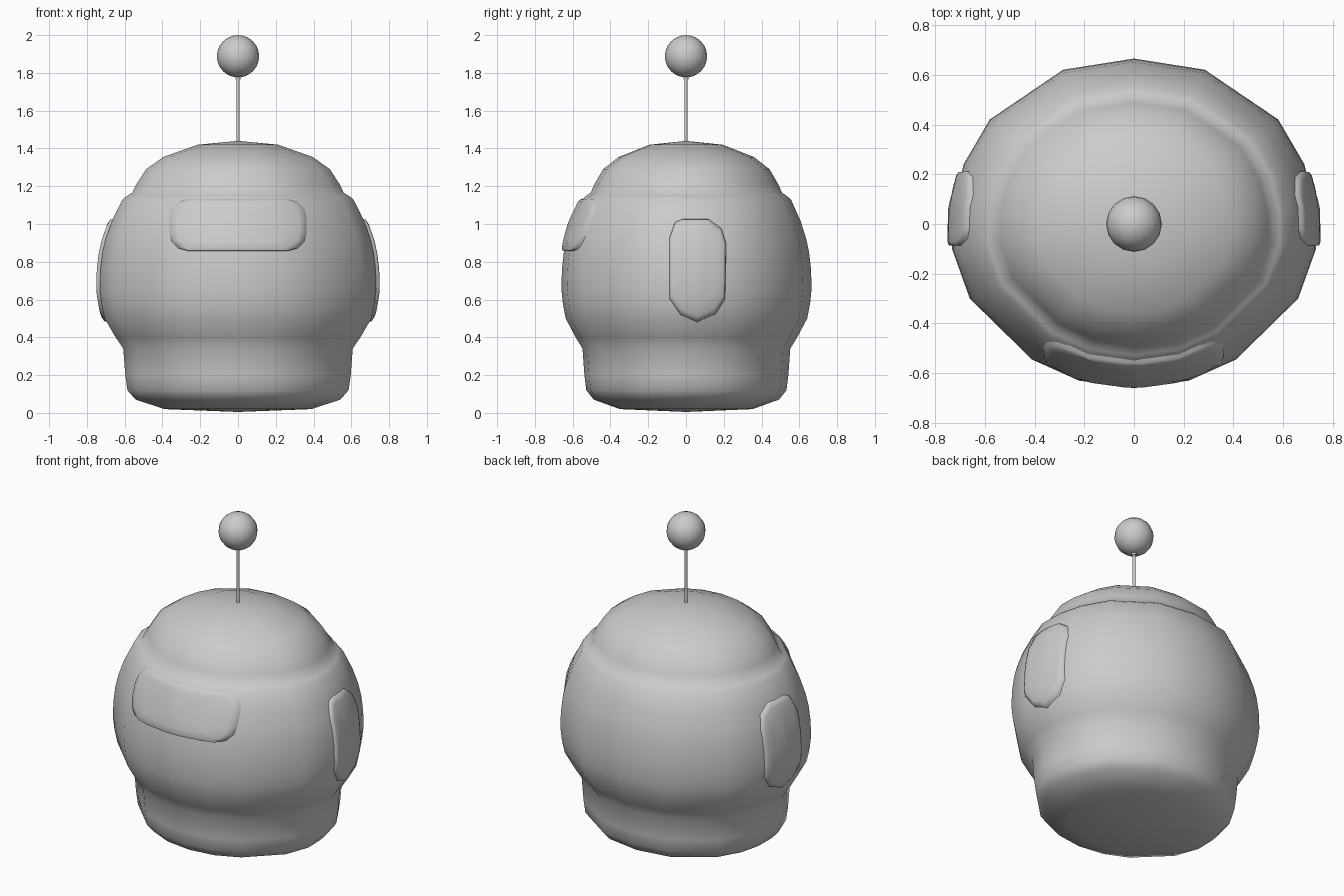
import bpy, bmesh, math
from mathutils import Vector
from mathutils.bvhtree import BVHTree

if "Cube" in bpy.data.objects:
    bpy.data.objects.remove(bpy.data.objects["Cube"])


def finish(bm, name, angle=60):
    bmesh.ops.recalc_face_normals(bm, faces=bm.faces)
    me = bpy.data.meshes.new(name)
    bm.to_mesh(me)
    bm.free()
    ob = bpy.data.objects.new(name, me)
    bpy.context.collection.objects.link(ob)
    bpy.context.view_layer.objects.active = ob
    ob.select_set(True)
    bpy.ops.object.shade_smooth_by_angle(angle=math.radians(angle))
    ob.select_set(False)
    return ob


def bridge(bm, a, b):
    n = len(a)
    for i in range(n):
        bm.faces.new((a[i], a[(i + 1) % n], b[(i + 1) % n], b[i]))


def fan(bm, ring, co):
    c = bm.verts.new(co)
    for i in range(len(ring)):
        bm.faces.new((ring[i], ring[(i + 1) % len(ring)], c))


# Head shell: one oval section, scaled up the height
half = [(0, .665), (.285, .62), (.58, .42), (.685, .24), (.728, .07), (.732, -.1),
        (.66, -.3), (.41, -.545), (.22, -.63), (0, -.66)]
section = half + [(-x, y) for x, y in half[-2:0:-1]]
profile = [(.02, .53), (.07, .74), (.12, .80), (.2, .815), (.34, .83), (.40, .885),
           (.5, .965), (.58, .988), (.66, 1), (.76, .995), (.85, .98), (.92, .958), (1.02, .91),
           (1.13, .835), (1.15, .80), (1.165, .765), (1.21, .735), (1.29, .665),
           (1.355, .54), (1.42, .29)]
bm = bmesh.new()
rings = [[bm.verts.new((x * s, y * s, z)) for x, y in section] for z, s in profile]
for a, b in zip(rings, rings[1:]):
    bridge(bm, a, b)
fan(bm, rings[0], (0, 0, .005))
fan(bm, rings[-1], (0, 0, 1.44))
bmesh.ops.recalc_face_normals(bm, faces=bm.faces)
tree = BVHTree.FromBMesh(bm)
finish(bm, "head_shell", 70)


# Raised pad that follows the shell; place(u, v) gives a point outside, aim points inwards
def pad(name, outline, place, aim, lift):
    pts = []
    for i, p in enumerate(outline):
        a, b = Vector(p), Vector(outline[(i + 1) % len(outline)])
        steps = max(1, round((b - a).length / .08))
        pts += [a.lerp(b, k / steps) for k in range(steps)]
    mid = sum(pts, Vector((0, 0))) / len(pts)
    aim = Vector(aim)

    def on_shell(p, off):
        hit = tree.ray_cast(Vector(place(p.x, p.y)), aim)[0]
        return hit - aim * off

    bm = bmesh.new()
    levels = [(.35, lift), (.65, lift), (.88, lift), (.97, lift * .7), (1, -.02)]
    rings = [[bm.verts.new(on_shell(mid + (p - mid) * s, off)) for p in pts]
             for s, off in levels]
    for a, b in zip(rings, rings[1:]):
        bridge(bm, a, b)
    fan(bm, rings[0], on_shell(mid, lift))
    return finish(bm, name)


# Front visor, a rounded bar
visor = []
for cx, start in ((.27, 0), (-.27, 90), (-.27, 180), (.27, 270)):
    cz = 1.035 if start < 180 else .955
    for k in range(4):
        t = math.radians(start + 30 * k)
        visor.append((cx + .1 * math.cos(t), cz + .1 * math.sin(t)))
pad("visor", visor, lambda u, v: (u, -2, v), (0, 1, 0), .02)

# Side ear pads, left and right
ear = [(-.09, .93), (-.06, 1.015), (-.02, 1.03), (.12, 1.03), (.19, .98), (.215, .9),
       (.21, .6), (.16, .52), (.06, .475), (-.03, .515), (-.09, .6)]
for side, label in ((1, "right"), (-1, "left")):
    pad(label + "_ear_pad", ear, lambda u, v, s=side: (2 * s, u, v), (-side, 0, 0), .02)

# Antenna rod with collar
for name, r, z0, z1 in (("antenna_rod", .009, 1.42, 1.8), ("antenna_collar", .014, 1.765, 1.785)):
    bpy.ops.mesh.primitive_cylinder_add(vertices=10, radius=r, depth=z1 - z0,
                                        location=(0, 0, (z0 + z1) / 2))
    bpy.context.object.name = name
    bpy.ops.object.shade_smooth_by_angle(angle=math.radians(40))

# Antenna ball
bpy.ops.mesh.primitive_uv_sphere_add(segments=16, ring_count=12, radius=.112,
                                     location=(0, 0, 1.888))
bpy.context.object.name = "antenna_ball"
bpy.ops.object.shade_smooth()
